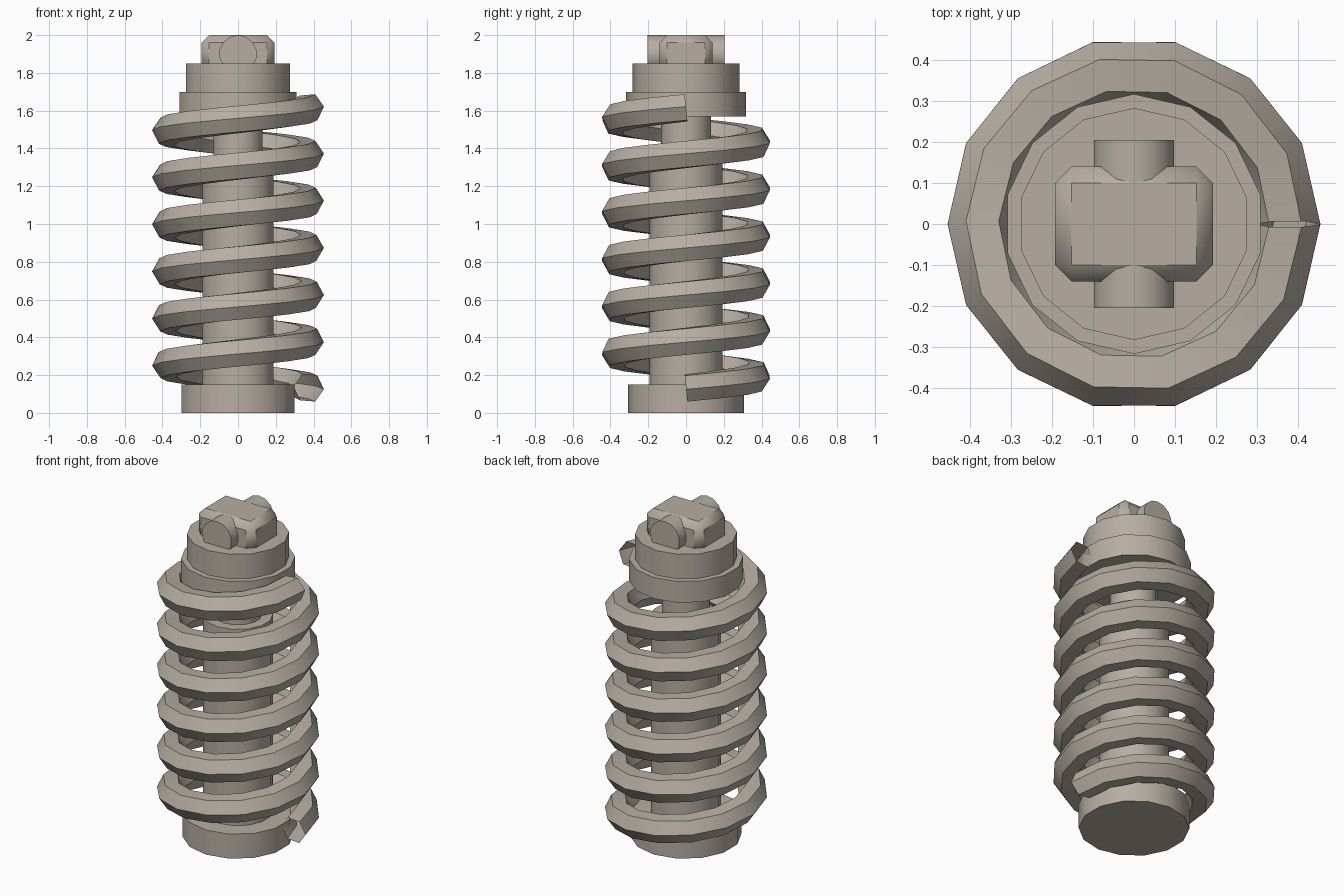
import bpy, bmesh, math
from mathutils import Vector

if "Cube" in bpy.data.objects:
    bpy.data.objects.remove(bpy.data.objects["Cube"])

SIDES = 14

metal = bpy.data.materials.new("warm_grey_metal")
metal.diffuse_color = (0.474, 0.423, 0.364, 1)
metal.use_nodes = True
metal.node_tree.nodes["Principled BSDF"].inputs["Base Color"].default_value = metal.diffuse_color


def finish(ob, deg):
    ob.data.materials.append(metal)
    bpy.ops.object.select_all(action='DESELECT')
    ob.select_set(True)
    bpy.context.view_layer.objects.active = ob
    bpy.ops.object.shade_smooth_by_angle(angle=math.radians(deg))


def cylinder(name, r, depth, loc, rot=(0, 0, 0)):
    bpy.ops.mesh.primitive_cylinder_add(vertices=SIDES, radius=r, depth=depth,
                                        location=loc, rotation=rot)
    ob = bpy.context.object
    ob.name = name
    finish(ob, 30)


# Damper body, stacked along z
for name, r, z0, z1 in [
    ("base_collar", 0.307, 0.0, 0.15),
    ("damper_body", 0.194, 0.15, 1.35),
    ("piston_rod", 0.133, 1.35, 1.57),
    ("spring_seat", 0.317, 1.57, 1.70),
    ("top_cap", 0.283, 1.70, 1.85),
]:
    cylinder(name, r, z1 - z0, (0, 0, (z0 + z1) / 2))

# Chamfered mounting block
bpy.ops.mesh.primitive_cube_add(size=1, location=(0, 0, 1.90))
block = bpy.context.object
block.name = "mount_block"
block.scale = (0.385, 0.28, 0.20)
bpy.ops.object.transform_apply(location=False, rotation=False, scale=True)
bev = block.modifiers.new("Bevel", 'BEVEL')
bev.width = 0.04
bev.segments = 1
bpy.ops.object.modifier_apply(modifier=bev.name)
finish(block, 40)

# Cross pin through the block, front to back
cylinder("mount_pin", 0.1, 0.41, (0, 0, 1.90), (math.pi / 2, 0, 0))

# Coil spring: open-ended hexagonal wire swept along a six-turn helix
TURNS, R, WIRE, Z0, Z1 = 6, 0.375, 0.08, 0.132, 1.615
steps = TURNS * SIDES
rise = (Z1 - Z0) / (TURNS * 2 * math.pi)
bm = bmesh.new()
rings = []
for i in range(steps + 1):
    a = 2 * math.pi * i / SIDES
    n = Vector((math.cos(a), math.sin(a), 0))
    t = Vector((-R * math.sin(a), R * math.cos(a), rise)).normalized()
    b = n.cross(t)
    c = n * R + Vector((0, 0, Z0 + rise * a))
    twist = math.radians(-5 + 10 * i / steps)
    rings.append([bm.verts.new(c + WIRE * (math.cos(twist + k * math.pi / 3) * n
                                           + math.sin(twist + k * math.pi / 3) * b))
                  for k in range(6)])
for r0, r1 in zip(rings, rings[1:]):
    for k in range(6):
        bm.faces.new((r0[k], r1[k], r1[(k + 1) % 6], r0[(k + 1) % 6]))
bmesh.ops.recalc_face_normals(bm, faces=bm.faces)
me = bpy.data.meshes.new("coil_spring")
bm.to_mesh(me)
bm.free()
spring = bpy.data.objects.new("coil_spring", me)
bpy.context.collection.objects.link(spring)
finish(spring, 30)
